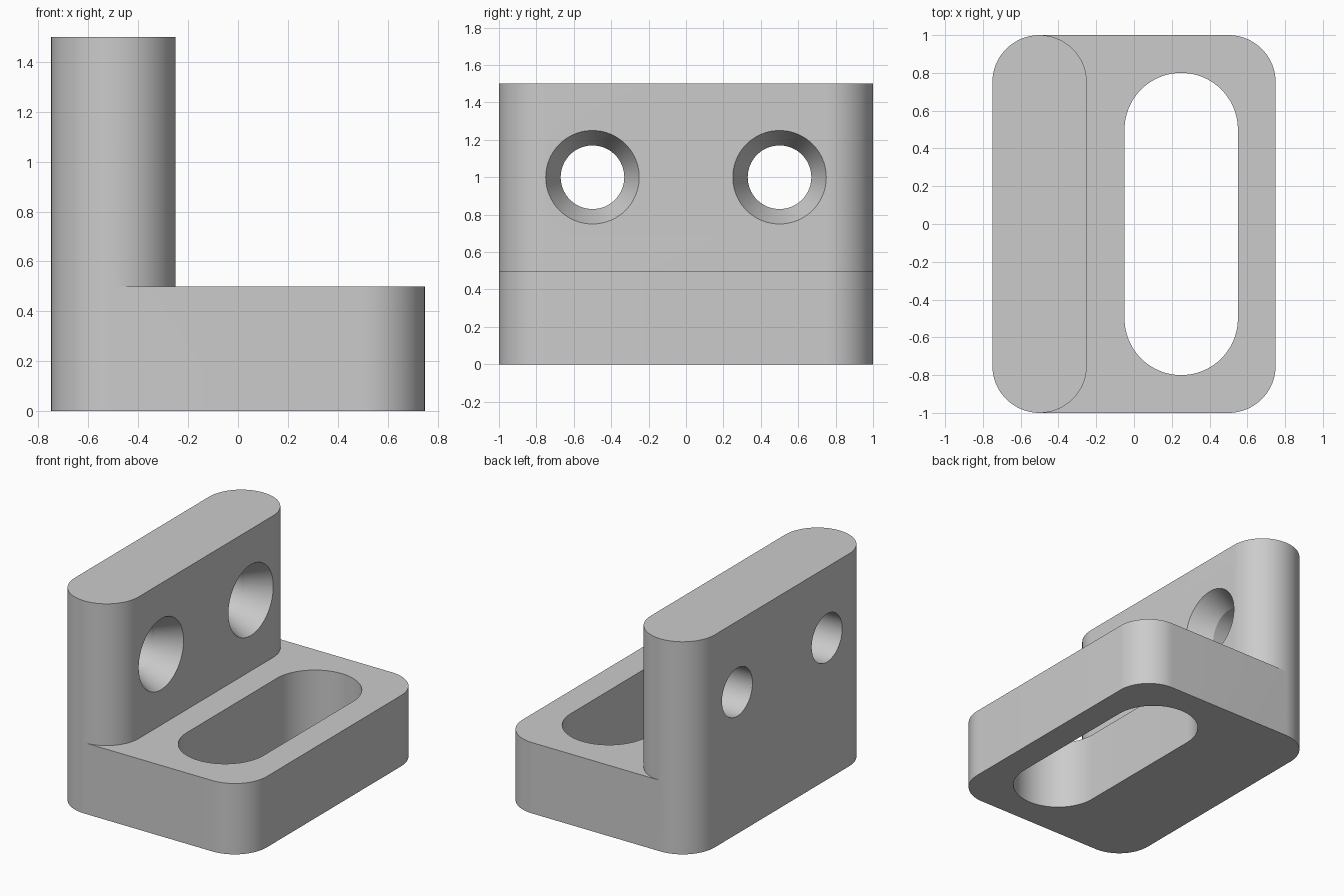
import bpy, bmesh
from math import sin, cos, pi, radians

if "Cube" in bpy.data.objects:
    bpy.data.objects.remove(bpy.data.objects["Cube"], do_unlink=True)

grey = bpy.data.materials.new("light grey")
grey.use_nodes = True
grey.diffuse_color = (0.6, 0.6, 0.6, 1)
grey.node_tree.nodes["Principled BSDF"].inputs["Base Color"].default_value = grey.diffuse_color

SEG = 20  # segments per quarter turn


def loft(name, rings):
    """Closed solid skinned through matching rings of points."""
    bm = bmesh.new()
    loops = [[bm.verts.new(p) for p in ring] for ring in rings]
    n = len(loops[0])
    for a, b in zip(loops, loops[1:]):
        for i in range(n):
            j = (i + 1) % n
            bm.faces.new((a[i], a[j], b[j], b[i]))
    bm.faces.new(loops[0][::-1])
    bm.faces.new(loops[-1])
    bmesh.ops.remove_doubles(bm, verts=bm.verts, dist=1e-5)
    bmesh.ops.recalc_face_normals(bm, faces=bm.faces)
    mesh = bpy.data.meshes.new(name)
    bm.to_mesh(mesh)
    bm.free()
    mesh.materials.append(grey)
    obj = bpy.data.objects.new(name, mesh)
    bpy.context.collection.objects.link(obj)
    return obj


def rounded_block(name, x0, x1, half_y, r, z0, z1):
    """Upright block with rounded vertical corners."""
    corners = [(x1 - r, half_y - r), (x0 + r, half_y - r),
               (x0 + r, r - half_y), (x1 - r, r - half_y)]
    outline = []
    for k, (cx, cy) in enumerate(corners):
        for i in range(SEG + 1):
            a = (k + i / SEG) * pi / 2
            outline.append((cx + r * cos(a), cy + r * sin(a)))
    return loft(name, [[(x, y, z) for x, y in outline] for z in (z0, z1)])


def turned_x(name, y, z, profile):
    """Round solid along x from (x, radius) pairs."""
    angles = [i * pi / 2 / SEG for i in range(4 * SEG)]
    return loft(name, [[(x, y + r * cos(a), z + r * sin(a)) for a in angles]
                       for x, r in profile])


def combine(target, tool, operation):
    tool.hide_render = True
    mod = target.modifiers.new(operation.lower(), "BOOLEAN")
    mod.operation, mod.solver, mod.object = operation, "EXACT", tool
    bpy.ops.object.select_all(action="DESELECT")
    bpy.context.view_layer.objects.active = target
    target.select_set(True)
    bpy.ops.object.modifier_apply(modifier=mod.name)
    bpy.data.objects.remove(tool, do_unlink=True)


# Base plate and upright wall
bracket = rounded_block("angle_bracket", -0.75, 0.75, 1, 0.25, 0, 0.5)
wall = rounded_block("upright_wall", -0.75, -0.25, 1, 0.25, 0.5, 1.5)
combine(bracket, wall, "UNION")

# Long adjustment slot through the base
slot = rounded_block("slot_cutter", -0.05, 0.55, 0.8, 0.3, -0.1, 0.6)
combine(bracket, slot, "DIFFERENCE")

# Two countersunk screw holes through the wall
sink = 0.17
flare = (0.25 - 0.17) / sink
for side in (-1, 1):
    hole = turned_x("screw_hole_cutter", side * 0.5, 1, [
        (-0.85, 0.17), (-0.25 - sink, 0.17), (-0.2, 0.25 + 0.05 * flare)])
    combine(bracket, hole, "DIFFERENCE")

# Smooth the curves, keep the edges crisp
bpy.ops.object.shade_smooth_by_angle(angle=radians(20))
